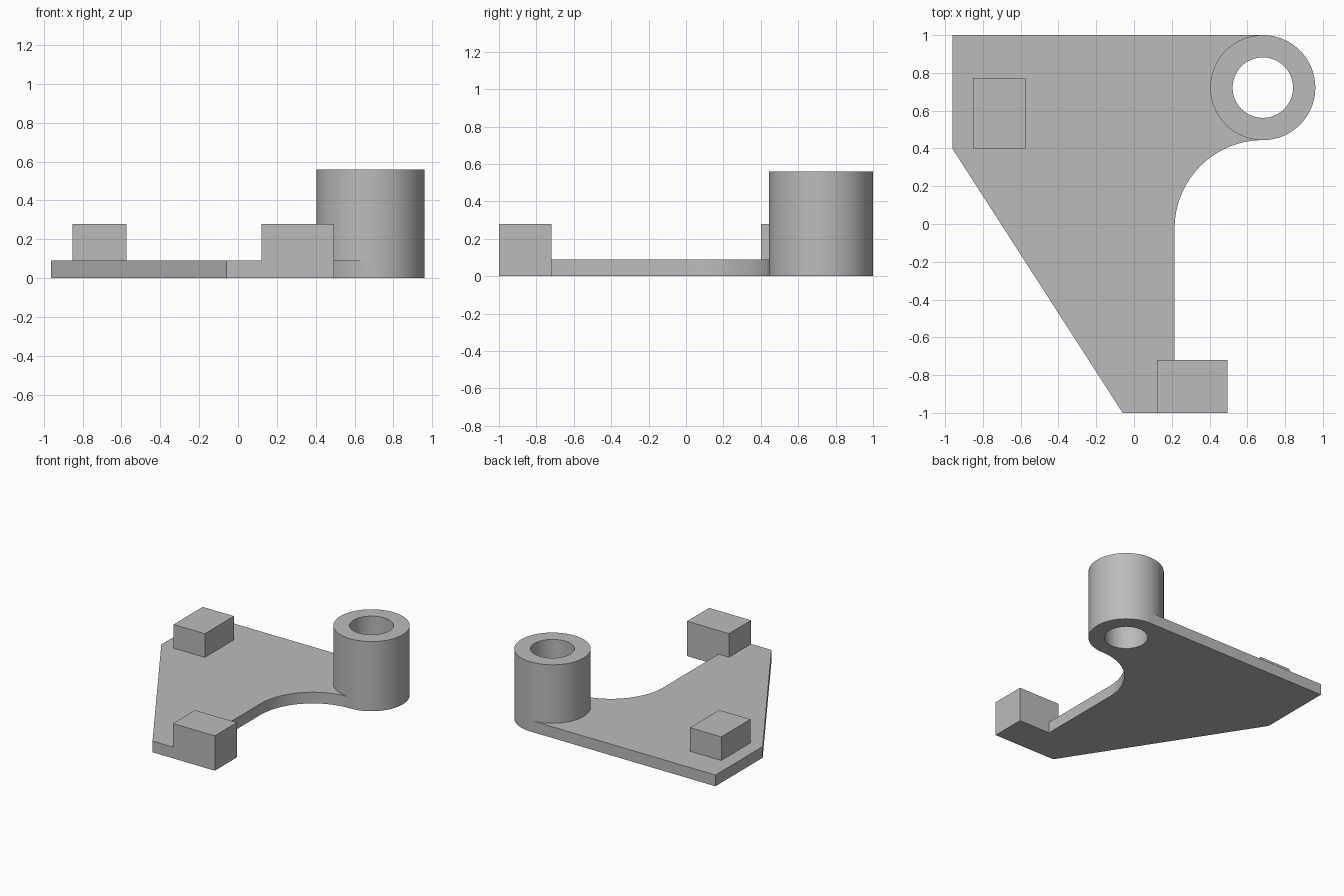
import bpy, bmesh
from math import cos, sin, pi, radians

cube = bpy.data.objects.get("Cube")
if cube:
    bpy.data.objects.remove(cube, do_unlink=True)

grey = bpy.data.materials.new("plain_grey")
grey.use_nodes = True
colour = (0.5, 0.5, 0.5, 1)
grey.diffuse_color = colour
grey.node_tree.nodes["Principled BSDF"].inputs["Base Color"].default_value = colour

THICK, PAD_TOP, BOSS_TOP = 0.09, 0.28, 0.56
BX, BY, OUTER, BORE = 0.682, 0.722, 0.278, 0.16
SEGS = 96


def arc(cx, cy, r, start, end, steps):
    """Points along a circular arc, angles in degrees."""
    angles = [radians(start + (end - start) * i / steps) for i in range(steps + 1)]
    return [(cx + r * cos(a), cy + r * sin(a)) for a in angles]


def finish(name, bm):
    bmesh.ops.recalc_face_normals(bm, faces=bm.faces)
    mesh = bpy.data.meshes.new(name)
    bm.to_mesh(mesh)
    bm.free()
    mesh.materials.append(grey)
    obj = bpy.data.objects.new(name, mesh)
    bpy.context.collection.objects.link(obj)
    bpy.ops.object.select_all(action='DESELECT')
    obj.select_set(True)
    bpy.context.view_layer.objects.active = obj
    bpy.ops.object.shade_smooth_by_angle(angle=radians(30))
    return obj


def prism(name, outline, z0, z1):
    """Extrude a flat outline from z0 up to z1."""
    bm = bmesh.new()
    base = bm.faces.new([bm.verts.new((x, y, z0)) for x, y in outline])
    top = bmesh.ops.extrude_face_region(bm, geom=[base], use_keep_orig=True)["geom"]
    bmesh.ops.translate(bm, vec=(0, 0, z1 - z0),
                        verts=[v for v in top if isinstance(v, bmesh.types.BMVert)])
    return finish(name, bm)


def block(name, x0, x1, y0, y1, z0, z1):
    return prism(name, [(x0, y0), (x1, y0), (x1, y1), (x0, y1)], z0, z1)


def tube(name, cx, cy, outer, inner, height):
    """Upright ring swept from four profile corners."""
    bm = bmesh.new()
    rings = []
    for r, z in ((outer, 0), (outer, height), (inner, height), (inner, 0)):
        pts = arc(cx, cy, r, 0, 360, SEGS)[:-1]
        rings.append([bm.verts.new((x, y, z)) for x, y in pts])
    for k in range(4):
        a, b = rings[k], rings[(k + 1) % 4]
        for i in range(SEGS):
            j = (i + 1) % SEGS
            bm.faces.new((a[i], a[j], b[j], b[i]))
    return finish(name, bm)


# Base plate: tapered web, fillet sweeping into the boss, then round the boss wall
FILLET_X = 0.215
fillet_r = BX - FILLET_X
fillet_y = BY - OUTER - fillet_r
outline = [(-0.962, 1), (-0.962, 0.4), (-0.06, -1), (0.122, -1), (0.122, -0.72), (FILLET_X, -0.72)]
outline += arc(BX, fillet_y, fillet_r, 180, 90, 32)
outline += arc(BX, BY, OUTER, 270, 90, SEGS // 2)[1:]
prism("base_plate", outline, 0, THICK)

# Hollow boss
tube("boss", BX, BY, OUTER, BORE, BOSS_TOP)

# Raised pads
block("front_pad", 0.122, 0.494, -1, -0.72, 0, PAD_TOP)
block("back_pad", -0.853, -0.575, 0.4, 0.77, THICK, PAD_TOP)
